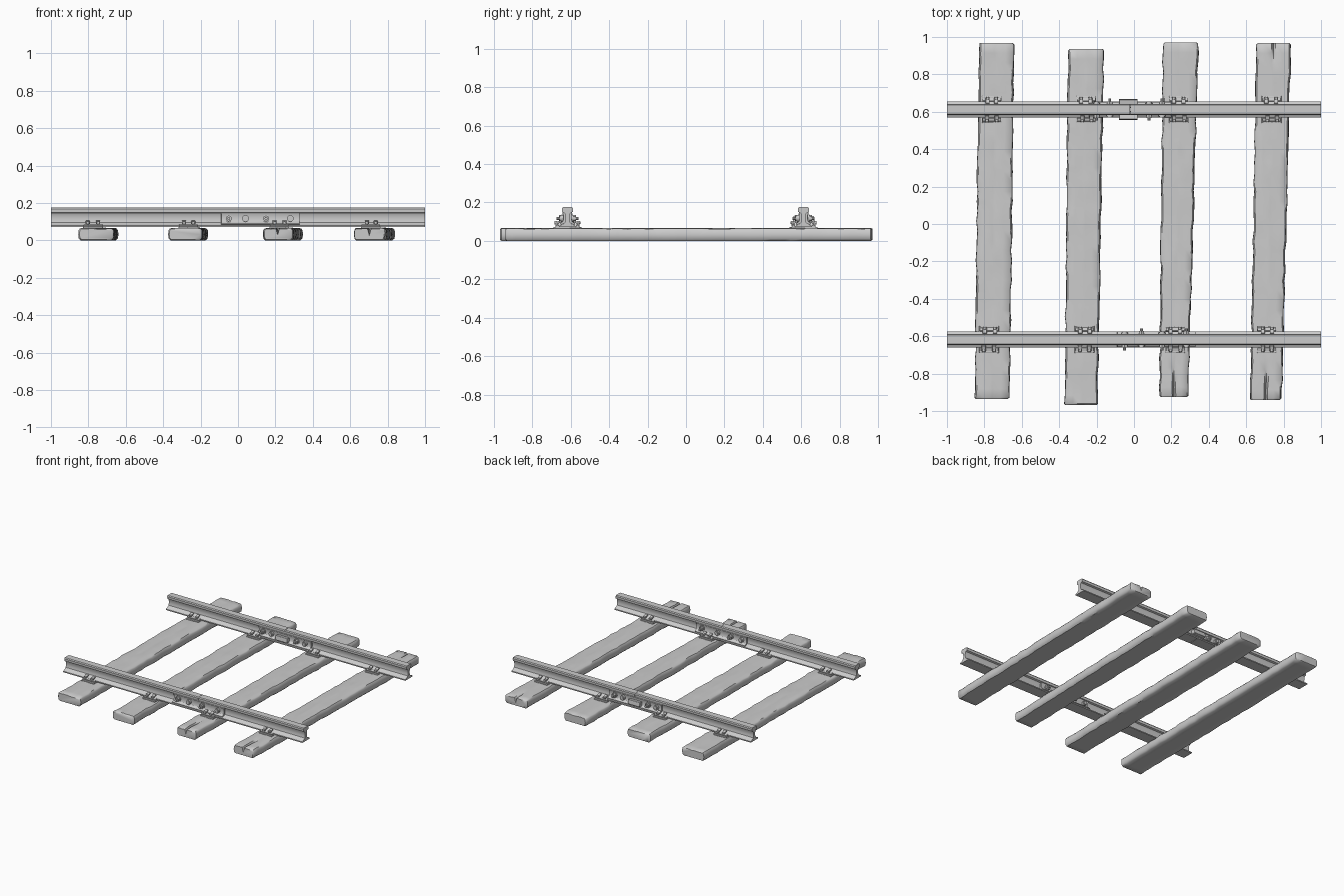
import bpy, bmesh, math, random
from mathutils import Matrix, Vector

if "Cube" in bpy.data.objects:
    bpy.data.objects.remove(bpy.data.objects["Cube"])

random.seed(4)


def finish(bm, name, angle=40, bevel=0.0):
    bmesh.ops.recalc_face_normals(bm, faces=bm.faces)
    me = bpy.data.meshes.new(name)
    bm.to_mesh(me)
    bm.free()
    ob = bpy.data.objects.new(name, me)
    bpy.context.collection.objects.link(ob)
    if bevel:
        m = ob.modifiers.new("bevel", "BEVEL")
        m.width, m.segments, m.limit_method = bevel, 2, "ANGLE"
    bpy.ops.object.select_all(action="DESELECT")
    ob.select_set(True)
    bpy.context.view_layer.objects.active = ob
    bpy.ops.object.shade_smooth_by_angle(angle=math.radians(angle))
    return ob


def loft(bm, rings):
    rows = [[bm.verts.new(p) for p in r] for r in rings]
    n = len(rows[0])
    for a, b in zip(rows, rows[1:]):
        for i in range(n):
            bm.faces.new((a[i], a[(i + 1) % n], b[(i + 1) % n], b[i]))
    bm.faces.new(rows[0])
    bm.faces.new(rows[-1][::-1])


def add_box(bm, center, size, tilt=0.0):
    mat = (Matrix.Translation(center) @ Matrix.Rotation(tilt, 4, "X")
           @ Matrix.Diagonal((*size, 1)))
    bmesh.ops.create_cube(bm, size=1, matrix=mat)


def add_cyl(bm, center, r, depth, sides, r2=None):
    mat = Matrix.Translation(center) @ Matrix.Rotation(-math.pi / 2, 4, "X")
    bmesh.ops.create_cone(bm, cap_ends=True, segments=sides, radius1=r,
                          radius2=r if r2 is None else r2, depth=depth, matrix=mat)


# Timber sleepers: worn rounded section (u across -1..1, z), split near some ends
SECTION = [(-.86, 0), (-.4, 0), (.4, 0), (.86, 0), (.97, .010), (1, .03), (.98, .054),
           (.9, .064), (.5, .066), (.12, .066), (0, .066), (-.12, .066),
           (-.5, .066), (-.9, .064), (-.98, .054), (-1, .03), (-.97, .010)]


def sleeper(name, y0, xa, xb, y1, xc, xd, cracks=(0, 0)):
    rings, n = [], 36
    ts = [0, .004] + [i / n for i in range(1, n)] + [.996, 1]
    for t in ts:
        tip = t in (0, 1)
        s = 0.93 if tip else 1.0
        left = xa + (xc - xa) * t + random.uniform(-.004, .004)
        right = xb + (xd - xb) * t + random.uniform(-.004, .004)
        c, h = (left + right) / 2, (right - left) / 2
        ring = []
        for i, (u, z) in enumerate(SECTION):
            z = .033 + (z - .033) * (0.86 if tip else 1.0)
            if 0 < z < .07 and i >= 7 and i <= 13:
                z += random.uniform(-.003, .0015)
            for end, depth in zip((t, 1 - t), cracks):
                if i == 10 and end < depth:
                    z -= .03 * (1 - end / depth) + .004
            ring.append((c + h * u * s, y0 + (y1 - y0) * t, max(z, 0)))
        rings.append(ring)
    bm = bmesh.new()
    loft(bm, rings)
    finish(bm, name, 45)


sleeper("sleeper_1", -.935, -.852, -.665, .967, -.830, -.640)
sleeper("sleeper_2", -.968, -.372, -.195, .935, -.352, -.160)
sleeper("sleeper_3", -.925, .135, .290, .970, .155, .345, (.09, 0))
sleeper("sleeper_4", -.940, .620, .790, .967, .655, .840, (.10, .04))

# Rail cross-section, right half (offset from centre line, z)
HALF = [(.043, .071), (.043, .079), (.024, .087), (.013, .096), (.010, .110),
        (.011, .136), (.016, .145), (.028, .150), (.029, .168), (.024, .175)]
PROFILE = HALF + [(-y, z) for y, z in reversed(HALF)]


def rail(name, yc, joint):
    bm = bmesh.new()
    for x0, x1 in ((-1, joint - .001), (joint + .001, 1)):
        loft(bm, [[(x, yc + y, z) for y, z in PROFILE] for x in (x0, x1)])
    finish(bm, name, 35)


# Splice bars clamped in the web, with square washers, nuts and bolt ends
BAR = [(.009, .092), (.040, .083), (.042, .089), (.025, .101), (.022, .112),
       (.022, .132), (.026, .146), (.010, .148)]


def splice(name, yc, x0, x1, bolts):
    bm = bmesh.new()
    for s in (-1, 1):
        loft(bm, [[(x, yc + s * y, z) for y, z in BAR] for x in (x0, x1)])
    finish(bm, name + "_splice_bars", 30, .0015)
    bm = bmesh.new()
    for i, x in enumerate(bolts):
        s = 1 if i % 2 else -1
        z = .117
        # nut side
        add_cyl(bm, (x, yc + s * .026, z), .020, .008, 12)
        add_cyl(bm, (x, yc + s * .036, z), .0165, .016, 6)
        add_cyl(bm, (x, yc + s * .050, z), .008, .016, 10)
        # domed head side
        add_cyl(bm, (x, yc - s * .029, z), .018, .014, 12)
        add_cyl(bm, (x, yc - s * .038, z), .013, .008, 12)
    finish(bm, name + "_splice_bolts", 35)


# Tie plates with shoulders, and hooked spikes holding the rail foot
def fastening(name, x, yc):
    bm = bmesh.new()
    add_box(bm, (x, yc, .067), (.105, .145, .012))
    for s in (-1, 1):
        add_box(bm, (x, yc + s * .053, .076), (.10, .018, .014), -s * .25)
    finish(bm, name + "_tie_plate", 30, .002)
    bm = bmesh.new()
    for s in (-1, 1):
        for dx in ((-.025, .025) if s * yc > 0 else (-.022, .028)):
            px = x + dx + random.uniform(-.004, .004)
            add_box(bm, (px, yc + s * .053, .078), (.014, .014, .034))
            add_box(bm, (px, yc + s * .047, .096), (.022, .032, .010), -s * .35)
            add_cyl(bm, (px, yc + s * .060, .094), .009, .014, 8)
    finish(bm, name + "_spikes", 30, .002)


for side, yc, joint, bar, bolts, xs in (
        ("front", -.617, .12, (-.09, .33), (-.05, .04, .15, .28),
         (-.775, -.265, .22, .71)),
        ("back", .612, -.02, (-.24, .20), (-.20, -.13, .08, .15),
         (-.76, -.255, .24, .735))):
    rail(side + "_rail", yc, joint)
    splice(side, yc, bar[0], bar[1], bolts)
    for i, x in enumerate(xs):
        fastening(f"{side}_{i + 1}", x, yc)

# Square clamp blocks bridging the joint in the back rail
bm = bmesh.new()
for s in (-1, 1):
    add_box(bm, (-.03, .612 + s * .040, .112), (.10, .030, .034), s * .15)
finish(bm, "back_joint_clamps", 30, .003)
